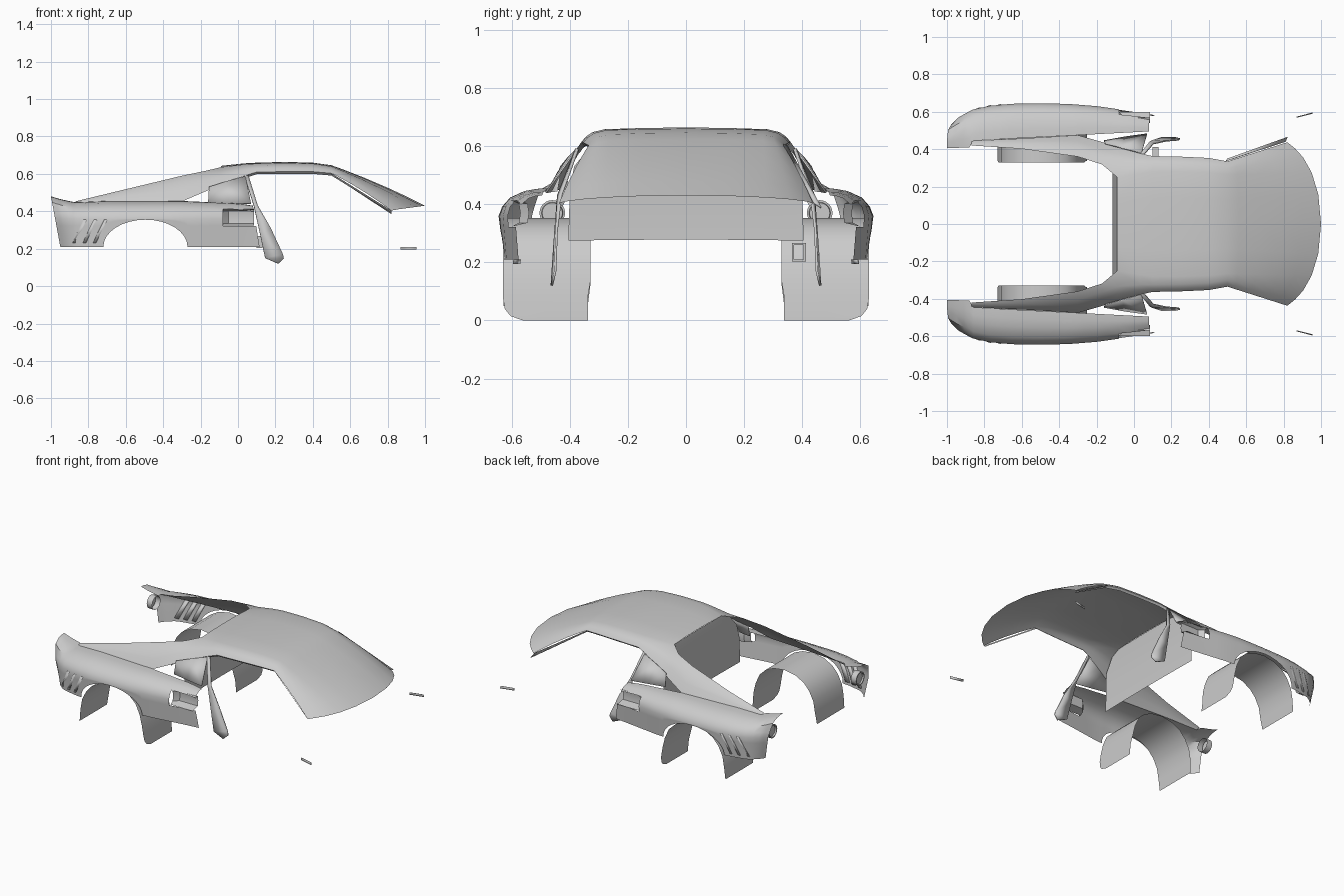
import bpy, bmesh, math
from mathutils import Vector

if "Cube" in bpy.data.objects:
    bpy.data.objects.remove(bpy.data.objects["Cube"])

paint = bpy.data.materials.new("body_grey")
paint.diffuse_color = (0.6, 0.6, 0.6, 1)
paint.use_nodes = True
paint.node_tree.nodes["Principled BSDF"].inputs["Base Color"].default_value = paint.diffuse_color


def finish(name, bm, mirror=True, angle=35):
    bmesh.ops.remove_doubles(bm, verts=bm.verts, dist=1e-5)
    bmesh.ops.recalc_face_normals(bm, faces=bm.faces)
    me = bpy.data.meshes.new(name)
    bm.to_mesh(me)
    bm.free()
    me.materials.append(paint)
    ob = bpy.data.objects.new(name, me)
    bpy.context.collection.objects.link(ob)
    bpy.ops.object.select_all(action='DESELECT')
    bpy.context.view_layer.objects.active = ob
    ob.select_set(True)
    bpy.ops.object.shade_smooth_by_angle(angle=math.radians(angle))
    if mirror:
        m = ob.modifiers.new("mirror", 'MIRROR')
        m.use_axis = (False, True, False)
        m.merge_threshold = 0.0005
    return ob


def sheet(name, rows, skip=lambda i, j: False, mirror=True, angle=35, thick=0):
    """Surface through rows of points; None or skipped cells stay open."""
    bm = bmesh.new()
    vs = [[bm.verts.new(p) if p else None for p in r] for r in rows]
    for i in range(len(rows) - 1):
        for j in range(len(rows[0]) - 1):
            q = [vs[i][j], vs[i][j + 1], vs[i + 1][j + 1], vs[i + 1][j]]
            if None not in q and not skip(i, j):
                bm.faces.new(q)
    ob = finish(name, bm, mirror, angle)
    if thick:
        s = ob.modifiers.new("thickness", 'SOLIDIFY')
        s.thickness = thick
        s.offset = 0
    return ob


def lerp(table, x):
    for (a, u), (b, v) in zip(table, table[1:]):
        if x <= b:
            return u + (v - u) * max(0, (x - a) / (b - a))
    return table[-1][1]


# Rear fender: section swept along x, with wheel arch and side intake opening
TOP = [(-1, .48), (-.94, .462), (-.87, .448), (-.7, .455), (-.3, .455), (0, .442), (.08, .43)]
OUT = [(-1, .53), (-.95, .57), (-.86, .612), (-.77, .632), (-.65, .643), (-.5, .645),
       (-.35, .642), (-.2, .63), (0, .602), (.08, .588)]
INN = [(-1, .405), (-.88, .41), (-.86, .445), (-.6, .46), (-.3, .475), (.08, .495)]


def section(x):
    zt, w, n = lerp(TOP, x), lerp(OUT, x), lerp(INN, x)
    d = w - n
    u = (x + .495) / .225
    b = .21 + .145 * math.sqrt(max(0, 1 - u * u))
    pts = [(n, zt), (n + .25 * d, zt - .002), (n + .5 * d, zt - .01), (n + .78 * d, zt - .032),
           (n + .93 * d, .392), (w, .36)]
    pts += [(w - .012 * t * (.36 - b) / .15, .36 + (b - .36) * t) for t in (.25, .6, 1)]
    res = []
    for y, z in pts:
        f = (zt - z) / (zt - .21)
        dx = .05 * f * max(0, 1 - (x + 1) / .12) + .035 * f * max(0, x / .08)
        res.append((x + dx, y, z))
    return res


xs = [-1, -.975, -.95, -.91, -.88, -.86, -.82, -.77]
xs += [-.495 - .225 * math.cos(math.pi * k / 16) for k in range(17)]
xs += [-.2, -.14, -.08, -.03, .03, .08]
first = xs.index(-.08)
sheet("rear_fender", [section(x) for x in xs], lambda i, j: i >= first and 3 <= j <= 5)

# Intake pocket behind the fender opening
prof = [(.57, .412), (.545, .402), (.54, .37), (.545, .336), (.6, .323)]
pocket = [[(-.08, y + .03 * (y < .58), z) for y, z in prof]]
pocket += [[(x, y, z) for y, z in prof] for x in (-.05, .085)]
sheet("intake_pocket", pocket)

# Slanted fender louvres
for k in range(3):
    x = -.885 + .055 * k
    rows = []
    for z, off in ((.23, 0), (.295, .03), (.355, .06)):
        rows.append([(x + off + e, lerp(OUT, x + off + e) - .008 * (.36 - z) / .1 + .002 - r, z)
                     for e, r in ((0, 0), (.03, .008))])
    sheet("fender_louvre", rows, thick=.005)

# Roof, rear buttresses and windscreen as one shell; columns run centre to side
N = None


def row(x, zc, edge):
    """One row across half the roof: centre height, then the (y, z) side points."""
    y0, z0 = edge[0]
    mid = [(x, 0, zc), (x, y0 * .5, zc - .25 * (zc - z0))] if zc else [N, N]
    return mid + [(x, y, z) for y, z in edge]


rows = [row(-.87, N, [(.42, .453), (.428, .452), (.436, .45), (.445, .447)]),
        row(-.6, N, [(.402, .518), (.425, .503), (.444, .478), (.457, .452)]),
        row(-.3, N, [(.36, .59), (.405, .562), (.443, .51), (.475, .452)]),
        row(-.17, N, [(.318, .617), (.363, .597), (.4, .56), (.438, .508)]),
        row(-.09, .643, [(.25, .636), (.335, .615), (.375, .587), (.41, .538)]),
        row(.03, .656, [(.27, .65), (.325, .638), (.352, .618), (.378, .588)]),
        row(.1, .66, [(.28, .655), (.325, .645), (.347, .63), (.363, .61)]),
        row(.25, .664, [(.28, .658), (.322, .648), (.345, .632), (.36, .612)]),
        row(.4, .66, [(.275, .655), (.315, .645), (.338, .63), (.353, .612)]),
        row(.5, .646, [(.265, .64), (.3, .632), (.32, .62), (.335, .603)])]
nose = [(1, 0, .43), (.985, .16, .428), (.95, .275, .423), (.905, .355, .417),
        (.86, .405, .411), (.82, .437, .404)]
brow = rows[-1]
for t in (.12, .35, .6, .8, 1):
    r = []
    for a, b in zip(brow, nose):
        p = Vector(a).lerp(Vector(b), t)
        p.z += .04 * t * (1 - t)
        r.append(tuple(p))
    rows.append(r)
sheet("roof_and_windscreen", rows, angle=40)

# Roof side rail: narrow return under the roof edge
rail = [(.03, .378, .588), (.1, .363, .61), (.25, .36, .612), (.4, .353, .612), (.5, .335, .603), (.82, .437, .404)]
sheet("roof_side_rail", [[(x, y, z), (x, y - .012, z - .012)] for x, y, z in rail])

# Upright rear window and bulkhead behind the cabin
sheet("rear_bulkhead", [[(x, 0, z + .004), (x, y * .6, z + .002), (x, y, z)] for x, y, z in
      ((-.09, .25, .637), (-.095, .32, .61), (-.105, .385, .53), (-.115, .4, .44), (-.115, .405, .275))])

# Quarter window with its frame
sheet("quarter_window", [[(-.155, .43, .53), (-.06, .405, .56), (.04, .378, .587)],
                         [(-.16, .445, .445), (-.05, .465, .443), (.07, .482, .44)]], thick=.006)

# Door pillar widening to a foot
sheet("door_pillar", [[(.035, .378, .59), (.055, .372, .59)], [(.085, .44, .43), (.105, .43, .43)],
                      [(.12, .452, .27), (.175, .445, .31)], [(.145, .46, .15), (.24, .45, .17)],
                      [(.215, .462, .12), (.245, .455, .148)]], thick=.008)

# Windscreen trim on one side
sheet("windscreen_trim", [[(.49, .335, .605), (.5, .35, .598)], [(.81, .44, .405), (.82, .465, .388)]],
      mirror=False, thick=.006)

# Latch frame on one side: four small bars around an opening
bm = bmesh.new()
ring = [[bm.verts.new((x, .388 + sy * s, .235 + sz * (s + .008))) for sy, sz in
         ((-1, -1), (1, -1), (1, 1), (-1, 1))] for x, s in ((.1, .024), (.13, .024), (.13, .017), (.1, .017))]
for a, b in zip(ring, ring[1:]):
    for k in range(4):
        bm.faces.new([a[k], a[(k + 1) % 4], b[(k + 1) % 4], b[k]])
finish("latch_frame", bm, mirror=False)

# Wheel arch liner
arc = [(-.73, .05), (-.722, .13), (-.71, .2), (-.68, .26), (-.64, .305), (-.58, .338), (-.5, .353),
       (-.42, .343), (-.36, .318), (-.315, .275), (-.285, .21), (-.268, .14), (-.258, .08),
       (-.254, .04), (-.251, .015), (-.25, 0)]
liner = []
for x, z in arc:
    r = max(0, .07 - z)
    o = .63 - (.07 - math.sqrt(max(0, .07 ** 2 - r * r)))
    liner.append([(x, .328 + .01 * (z < .1), z), (x, .48, z), (x, o, z)])
sheet("wheel_arch_liner", liner)

# Round tail lamp tube with a closed face
bm = bmesh.new()
rings = []
for x, r in ((-.925, .044), (-.965, .044), (-.965, .037), (-.955, .035)):
    rings.append([bm.verts.new((x, .46 + r * math.cos(k * math.pi / 12), .37 + r * math.sin(k * math.pi / 12)))
                  for k in range(24)])
for a, b in zip(rings, rings[1:]):
    for k in range(24):
        bm.faces.new([a[k], a[(k + 1) % 24], b[(k + 1) % 24], b[k]])
bm.faces.new(rings[-1])
finish("tail_lamp", bm)

# Small side marker at the nose
sheet("side_marker", [[(.868, .57, .21), (.955, .592, .21)], [(.868, .572, .195), (.955, .594, .195)]], thick=.004)
